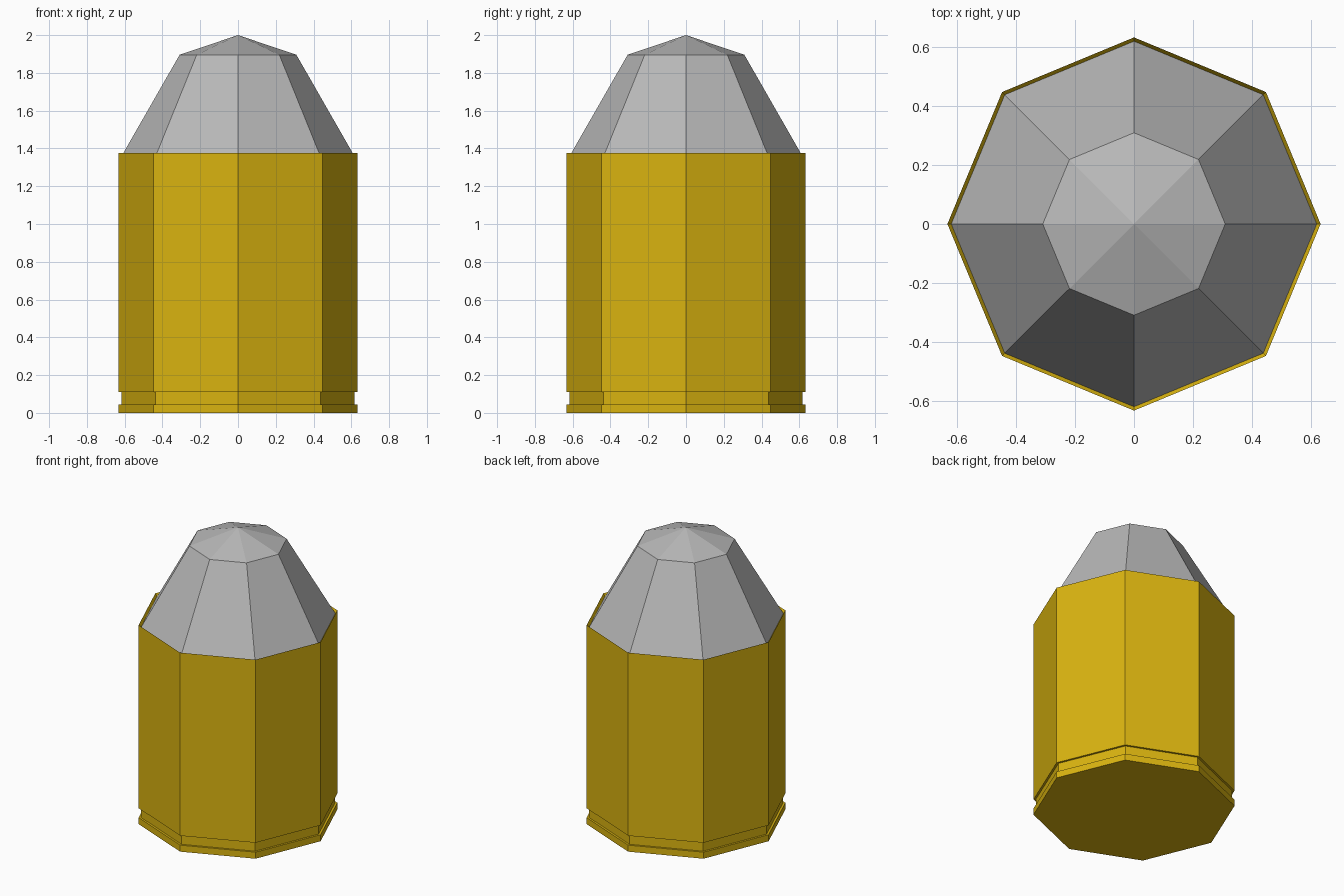
import bpy
import math

if "Cube" in bpy.data.objects:
    bpy.data.objects.remove(bpy.data.objects["Cube"])

SIDES = 8


def material(name, rgb):
    mat = bpy.data.materials.new(name)
    mat.diffuse_color = (*rgb, 1.0)
    mat.use_nodes = True
    mat.node_tree.nodes["Principled BSDF"].inputs["Base Color"].default_value = mat.diffuse_color
    return mat


def lathe(name, profile, mat):
    """Spin a bottom-to-top (radius, z) profile; radius 0 makes a pole."""
    verts, faces, rings = [], [], []
    for r, z in profile:
        start = len(verts)
        count = 1 if r == 0 else SIDES
        for i in range(count):
            a = 2 * math.pi * i / SIDES
            verts.append((r * math.cos(a), r * math.sin(a), z))
        rings.append([start + i % count for i in range(SIDES)])
    for low, high in zip(rings, rings[1:]):
        for i in range(SIDES):
            j = (i + 1) % SIDES
            quad = [low[i], low[j], high[j], high[i]]
            faces.append(list(dict.fromkeys(quad)))
    mesh = bpy.data.meshes.new(name)
    mesh.from_pydata(verts, [], faces)
    mesh.materials.append(mat)
    obj = bpy.data.objects.new(name, mesh)
    bpy.context.collection.objects.link(obj)
    return obj


brass = material("brass_yellow", (0.70, 0.455, 0.005))
lead = material("lead_grey", (0.48, 0.48, 0.48))

# Casing: base, extractor groove, straight wall and thin inward-sloping lip
lathe("casing", [(0, 0), (0.632, 0), (0.632, 0.045), (0.617, 0.045),
                 (0.617, 0.11), (0.632, 0.11), (0.632, 1.375),
                 (0.619, 1.355)], brass)

# Bullet: tapered side and shallow pointed tip
lathe("bullet", [(0.619, 1.355), (0.309, 1.896), (0, 2.0)], lead)
